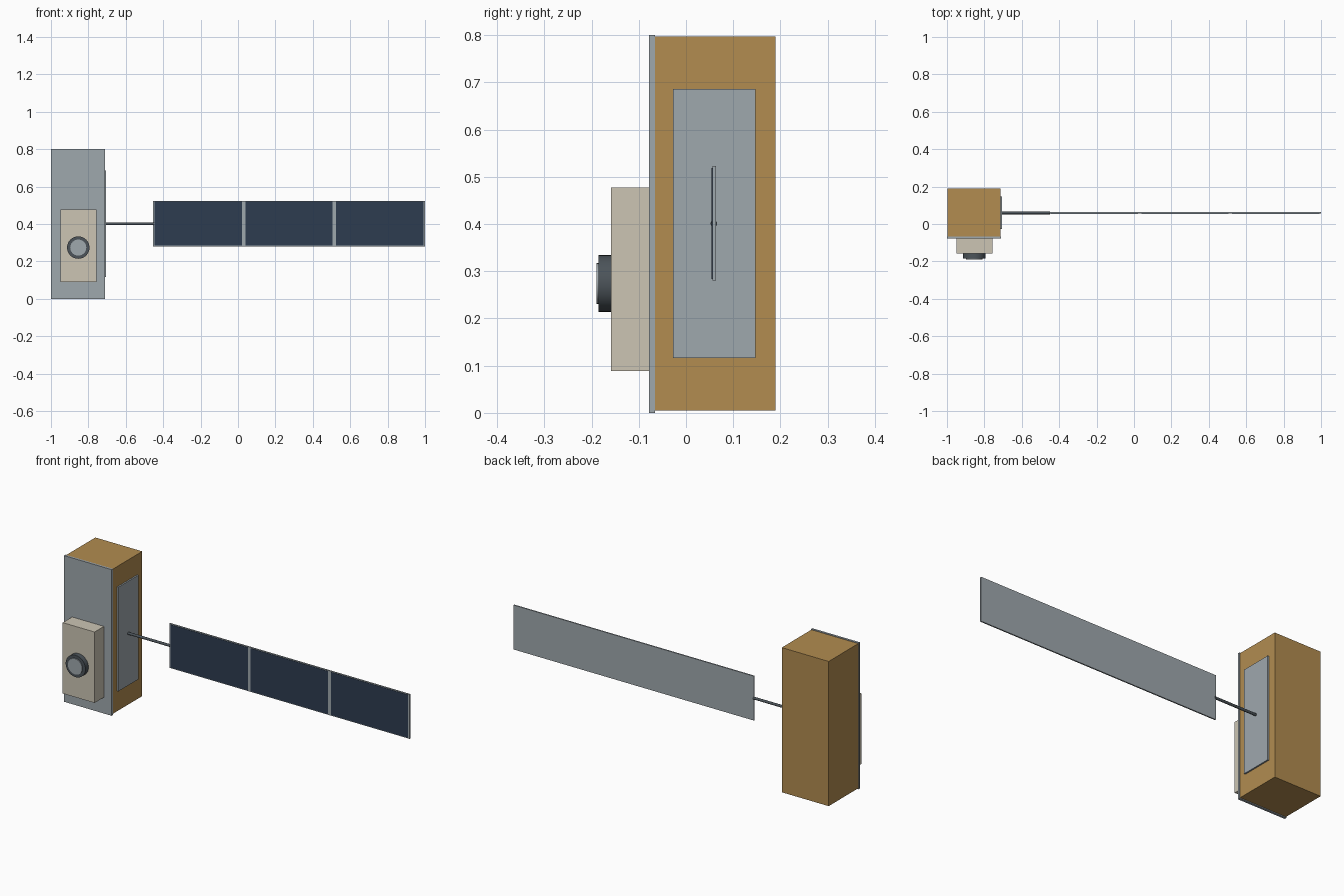
import bpy
import math

cube = bpy.data.objects.get("Cube")
if cube:
    bpy.data.objects.remove(cube, do_unlink=True)


def material(name, rgb):
    """Flat material from 8-bit display colour."""
    linear = [((c / 255 + 0.055) / 1.055) ** 2.4 for c in rgb] + [1.0]
    mat = bpy.data.materials.new(name)
    mat.use_nodes = True
    mat.diffuse_color = linear
    mat.node_tree.nodes["Principled BSDF"].inputs["Base Color"].default_value = linear
    return mat


gold = material("gold foil", (178, 140, 80))
silver = material("silver grey", (159, 168, 174))
beige = material("warm beige", (204, 197, 180))
navy = material("navy cells", (45, 60, 80))
dark = material("dark grey", (76, 84, 90))


def box(name, x, y, z, mat):
    """Box spanning the given (min, max) ranges."""
    spans = (x, y, z)
    bpy.ops.mesh.primitive_cube_add(size=1, location=[(a + b) / 2 for a, b in spans])
    obj = bpy.context.object
    obj.name = name
    obj.scale = [b - a for a, b in spans]
    bpy.ops.object.transform_apply(location=False, rotation=False, scale=True)
    obj.data.materials.append(mat)
    return obj


def cylinder(name, radius, length, centre, rotation, mat, sides=32):
    bpy.ops.mesh.primitive_cylinder_add(vertices=sides, radius=radius, depth=length,
                                        location=centre, rotation=rotation)
    obj = bpy.context.object
    obj.name = name
    obj.data.materials.append(mat)
    bpy.ops.object.shade_smooth_by_angle(angle=math.radians(40))
    return obj


# Main body with front and side plates
box("body", (-0.997, -0.713), (-0.066, 0.19), (0.005, 0.797), gold)
box("front_plate", (-1, -0.71), (-0.078, -0.066), (0, 0.8), silver)
box("side_plate", (-0.715, -0.705), (-0.027, 0.147), (0.116, 0.686), silver)

# Instrument housing and lens
box("instrument_housing", (-0.95, -0.757), (-0.159, -0.078), (0.089, 0.477), beige)
facing_front = (math.pi / 2, 0, 0)
lens_x, lens_z = -0.854, 0.274
cylinder("lens_barrel", 0.06, 0.027, (lens_x, -0.172, lens_z), facing_front, dark)
cylinder("lens_glass", 0.043, 0.01, (lens_x, -0.185, lens_z), facing_front, silver)

# Boom carrying the panel
start, end = -0.71, -0.45
cylinder("panel_boom", 0.007, end - start, ((start + end) / 2, 0.059, 0.401),
         (0, math.pi / 2, 0), dark, 16)

# Solar panel with three cell plates on its front
box("panel_frame", (-0.455, 1), (0.056, 0.063), (0.28, 0.523), silver)
first, width, pitch = -0.446, 0.467, 0.485
for i in range(3):
    left = first + i * pitch
    box(f"cell_plate_{i + 1}", (left, left + width), (0.0545, 0.057), (0.284, 0.519), navy)
